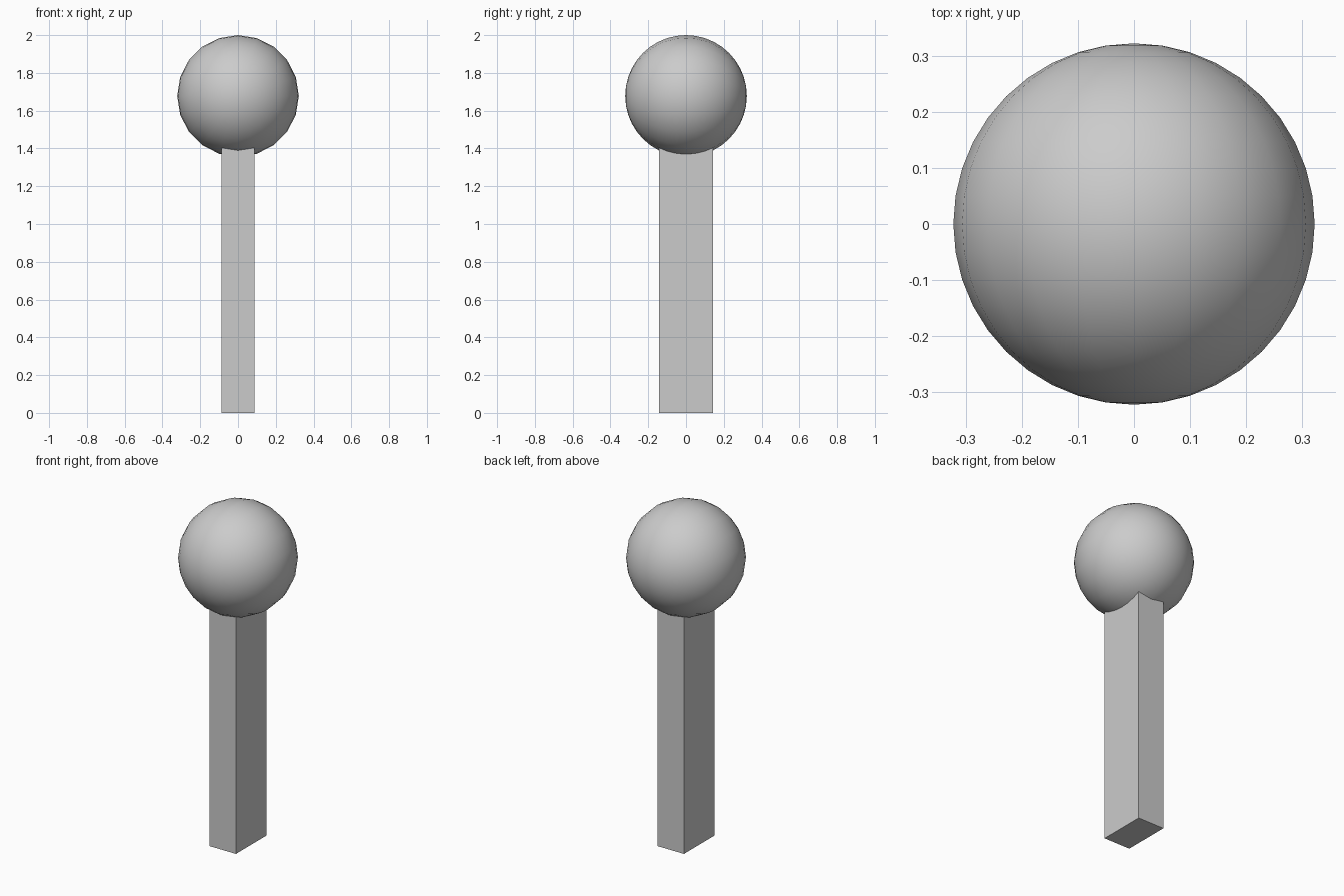
import bpy
from math import pi

if "Cube" in bpy.data.objects:
    bpy.data.objects.remove(bpy.data.objects["Cube"])

RADIUS = 0.322
CENTRE_Z = 2.0 - RADIUS

# Square-edged post, its top tucked inside the ball
POST_TOP = 1.45
bpy.ops.mesh.primitive_cube_add(size=1, location=(0, 0, POST_TOP / 2))
post = bpy.context.object
post.name = "post"
post.scale = (0.173, 0.285, POST_TOP)
bpy.ops.object.transform_apply(location=False, rotation=False, scale=True)

# Smooth ball with its poles pointing front and back
bpy.ops.mesh.primitive_uv_sphere_add(
    segments=20, ring_count=20, radius=RADIUS,
    location=(0, 0, CENTRE_Z), rotation=(pi / 2, 0, 0))
ball = bpy.context.object
ball.name = "ball"
bpy.ops.object.transform_apply(location=False, rotation=True, scale=False)
bpy.ops.object.shade_smooth()
